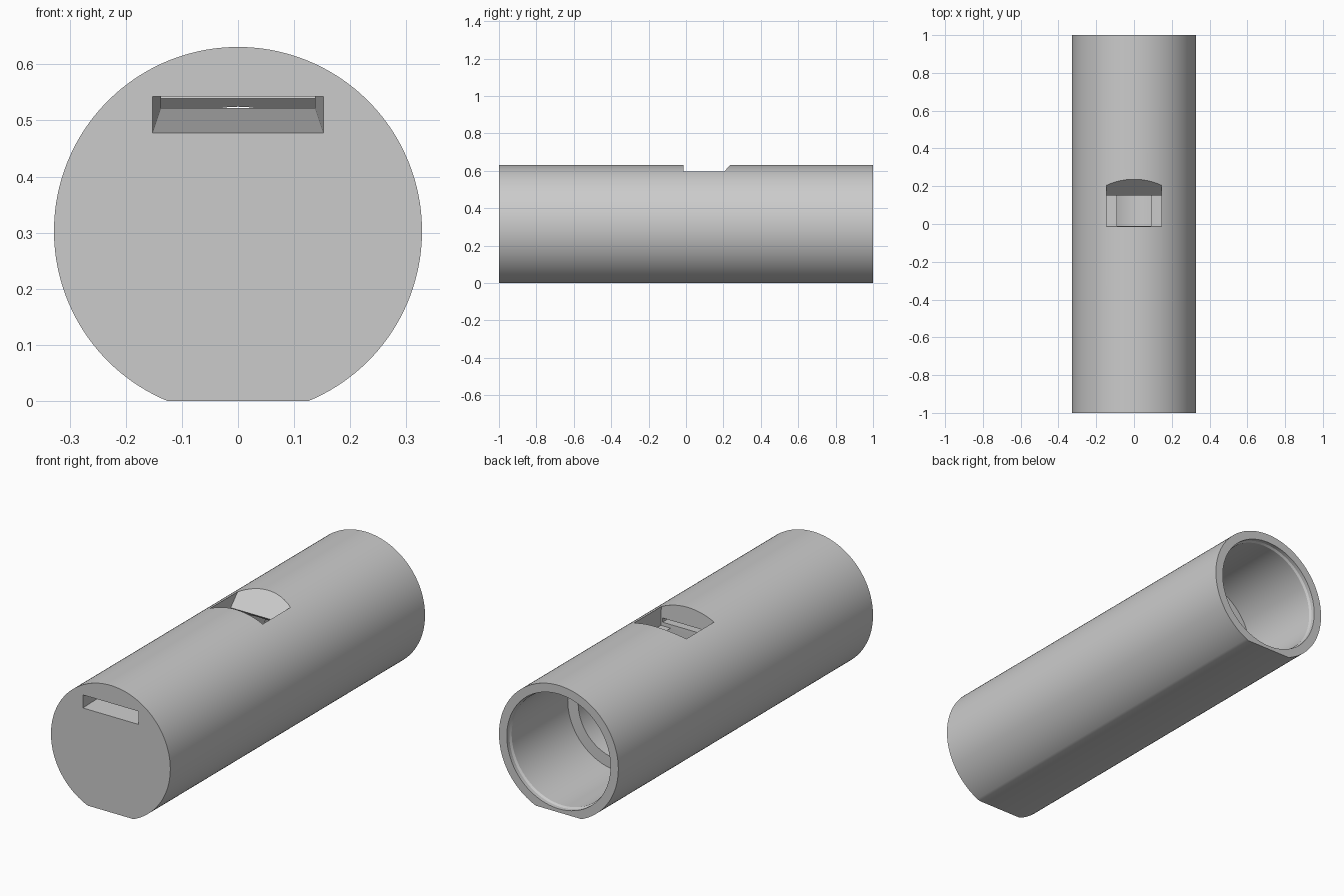
import bpy, bmesh, math

cube = bpy.data.objects.get("Cube")
if cube:
    bpy.data.objects.remove(cube, do_unlink=True)

R = 0.328          # outer radius
AXIS = 0.303       # height of the tube axis
SEGS = 128

grey = bpy.data.materials.new("plain grey")
grey.use_nodes = True
colour = (0.6, 0.6, 0.6, 1)
grey.diffuse_color = colour
grey.node_tree.nodes["Principled BSDF"].inputs["Base Color"].default_value = colour


def loft(name, rings):
    """Closed solid through a row of matching point rings."""
    bm = bmesh.new()
    loops = [[bm.verts.new(p) for p in ring] for ring in rings]
    n = len(loops[0])
    for a, b in zip(loops, loops[1:]):
        for i in range(n):
            j = (i + 1) % n
            bm.faces.new((a[i], a[j], b[j], b[i]))
    bm.faces.new(loops[0][::-1])
    bm.faces.new(loops[-1])
    bmesh.ops.recalc_face_normals(bm, faces=bm.faces[:])
    mesh = bpy.data.meshes.new(name)
    bm.to_mesh(mesh)
    bm.free()
    mesh.materials.append(grey)
    obj = bpy.data.objects.new(name, mesh)
    bpy.context.collection.objects.link(obj)
    return obj


def circle(r, y):
    steps = [math.tau * i / SEGS for i in range(SEGS)]
    return [(r * math.cos(t), y, AXIS + r * math.sin(t)) for t in steps]


def flat_bottomed(y):
    """Circle cut off by the ground plane."""
    start = math.asin(-AXIS / R)
    sweep = math.pi - 2 * start
    steps = [start + sweep * i / SEGS for i in range(SEGS + 1)]
    return [(R * math.cos(t), y, max(0, AXIS + R * math.sin(t))) for t in steps]


def slot(half, y, low, high):
    return [(-half, y, low), (half, y, low), (half, y, high), (-half, y, high)]


# Tube body with a flat underside
body = loft("whistle_body", [flat_bottomed(-1), flat_bottomed(1)])

# Stepped bore, open at the back with a small chamfer
bore = loft("bore_cutter", [
    circle(0.2215, -0.01), circle(0.2215, 0.53), circle(0.279, 0.53),
    circle(0.279, 0.97), circle(0.285, 0.98), circle(0.285, 1.05)])

# Sound window with a wedge-shaped lip at its rear
window_side = [(-0.01, 0.505), (0.185, 0.505), (0.15, 0.539),
               (0.25, 0.645), (-0.015, 0.645)]
window = loft("window_cutter",
              [[(x, y, z) for y, z in window_side] for x in (-0.145, 0.145)])

# Tapering windway from the mouth end to the window
windway = loft("windway_cutter", [
    slot(0.152, -1.0, 0.478, 0.543), slot(0.137, 0.0, 0.523, 0.543)])
# Push the mouth end slightly outside the body for a clean cut
for v in windway.data.vertices:
    if v.co.y < -0.9:
        v.co.y -= 0.002

bpy.context.view_layer.objects.active = body
body.select_set(True)
for cutter in (bore, window, windway):
    mod = body.modifiers.new(cutter.name, "BOOLEAN")
    mod.operation = "DIFFERENCE"
    mod.solver = "EXACT"
    mod.object = cutter
    bpy.ops.object.modifier_apply(modifier=mod.name)
    bpy.data.objects.remove(cutter, do_unlink=True)

bpy.ops.object.shade_smooth_by_angle(angle=math.radians(25))
